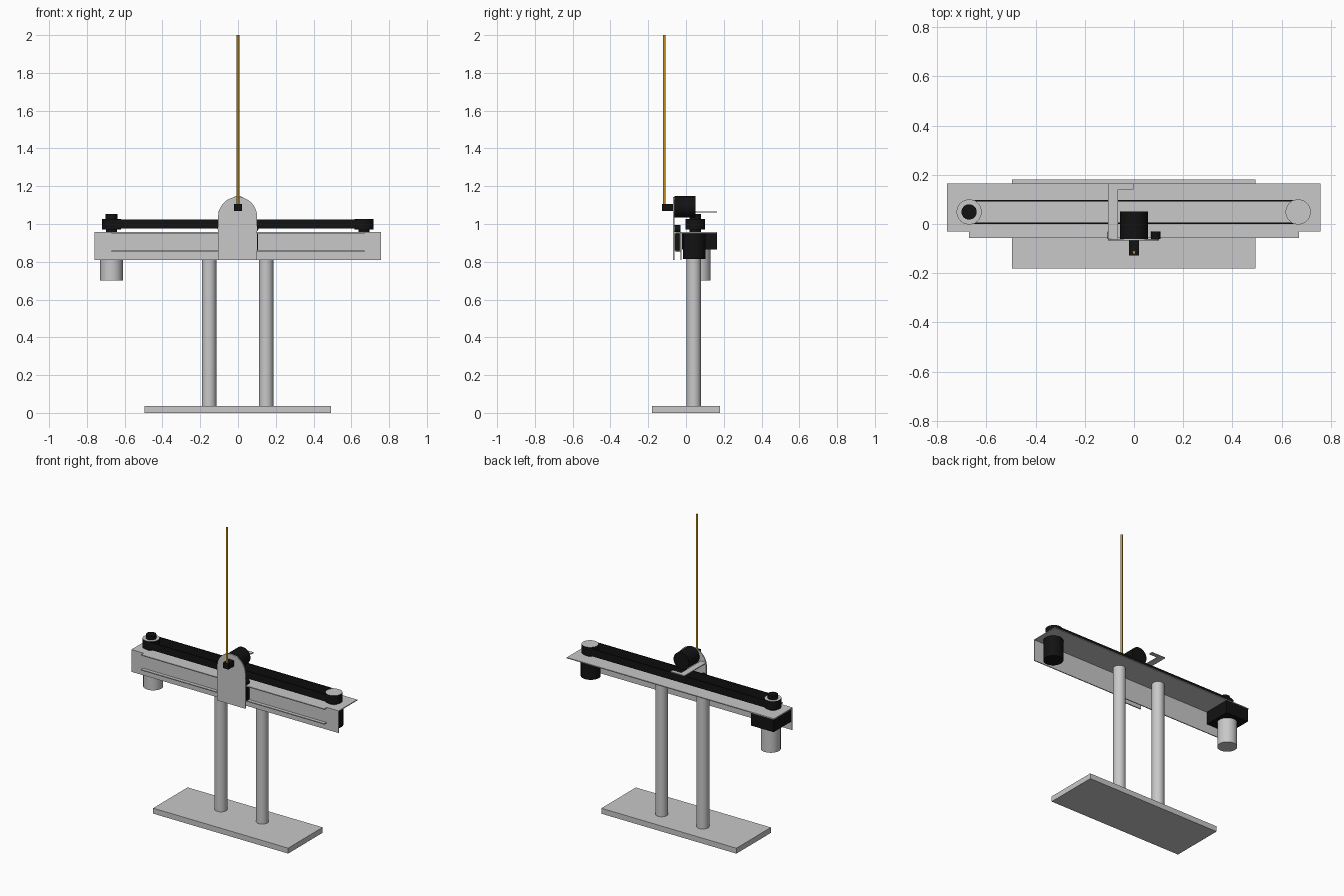
import bpy, bmesh, math
from mathutils import Matrix

cube = bpy.data.objects.get("Cube")
if cube:
    bpy.data.objects.remove(cube, do_unlink=True)


def material(name, rgb):
    m = bpy.data.materials.new(name)
    m.use_nodes = True
    color = (*rgb, 1)
    m.diffuse_color = color
    m.node_tree.nodes["Principled BSDF"].inputs["Base Color"].default_value = color
    return m


GREY = material("light grey metal", (0.58, 0.58, 0.58))
BLACK = material("black plastic", (0.006, 0.006, 0.006))
GOLD = material("brass", (0.6, 0.3, 0.01))


def finish(name, bm, mat, smooth=False):
    bmesh.ops.recalc_face_normals(bm, faces=bm.faces)
    mesh = bpy.data.meshes.new(name)
    bm.to_mesh(mesh)
    bm.free()
    mesh.materials.append(mat)
    ob = bpy.data.objects.new(name, mesh)
    bpy.context.collection.objects.link(ob)
    if smooth:
        bpy.ops.object.select_all(action="DESELECT")
        ob.select_set(True)
        bpy.context.view_layer.objects.active = ob
        bpy.ops.object.shade_smooth_by_angle(angle=math.radians(35))
    return ob


def box(name, x, y, z, mat):
    bm = bmesh.new()
    bmesh.ops.create_cube(bm, size=1)
    for v in bm.verts:
        v.co = [r[0] if c < 0 else r[1] for c, r in zip(v.co, (x, y, z))]
    return finish(name, bm, mat)


def cylinder(name, center, r, lo, hi, mat, axis="z", sides=40):
    """Cylinder from lo to hi along z (center = x, y) or along y (center = x, z)."""
    bm = bmesh.new()
    bmesh.ops.create_cone(bm, cap_ends=True, segments=sides, radius1=r, radius2=r, depth=hi - lo)
    mid = (lo + hi) / 2
    if axis == "y":
        bm.transform(Matrix.Rotation(math.pi / 2, 4, "X"))
        bm.transform(Matrix.Translation((center[0], mid, center[1])))
    else:
        bm.transform(Matrix.Translation((*center, mid)))
    return finish(name, bm, mat, True)


def prism(name, points, depth, mat, smooth=False):
    """Extrude a closed outline of 3D points along a vector."""
    bm = bmesh.new()
    face = bm.faces.new([bm.verts.new(p) for p in points])
    new = bmesh.ops.extrude_face_region(bm, geom=[face])["geom"]
    bmesh.ops.translate(bm, vec=depth, verts=[g for g in new if isinstance(g, bmesh.types.BMVert)])
    return finish(name, bm, mat, smooth)


# Stand
box("base_plate", (-0.495, 0.493), (-0.18, 0.18), (0, 0.036), GREY)
for side, x in (("right", -0.153), ("left", 0.149)):
    cylinder(side + "_column", (x, 0.041), 0.038, 0.036, 0.952, GREY)

# Angle beam, one folded sheet
beam = [(-0.03, 0.81), (-0.03, 0.957), (0.165, 0.957), (0.165, 0.951), (-0.024, 0.951), (-0.024, 0.81)]
prism("angle_beam", [(-0.759, y, z) for y, z in beam], (1.516, 0, 0), GREY)

# Thin channel that guides the carriage
rail = [(-0.03, 0.853), (-0.03, 0.957), (-0.056, 0.957), (-0.056, 0.951),
        (-0.034, 0.951), (-0.034, 0.859), (-0.056, 0.859), (-0.056, 0.853)]
prism("guide_rail", [(-0.67, y, z) for y, z in rail], (1.34, 0, 0), GREY)

# Drive motor under the right end, encoder under the left end
box("gearbox", (-0.755, -0.588), (-0.02, 0.163), (0.866, 0.951), BLACK)
cylinder("drive_motor", (-0.67, 0.071), 0.06, 0.7, 0.866, GREY)
cylinder("belt_encoder", (0.667, 0.043), 0.06, 0.814, 0.951, BLACK)

# Pulleys with pale top faces
for side, x in (("right", -0.67), ("left", 0.667)):
    cylinder(side + "_pulley_hub", (x, 0.049), 0.03, 0.957, 0.972, BLACK)
    pulley = cylinder(side + "_pulley", (x, 0.049), 0.051, 0.97, 1.027, BLACK)
    pulley.data.materials.append(GREY)
    for p in pulley.data.polygons:
        if p.normal.z > 0.9:
            p.material_index = 1
cylinder("pulley_collar", (-0.67, 0.049), 0.031, 1.027, 1.053, BLACK)

# Belt strands
for side, y in (("front", 0.004), ("back", 0.094)):
    box(side + "_belt", (-0.67, 0.667), (y - 0.003, y + 0.003), (0.975, 1.024), BLACK)

# Carriage plate with a rounded top
r, zc = 0.103, 1.04
arc = [(-0.002 + r * math.cos(math.pi * i / 24), -0.068, zc + r * math.sin(math.pi * i / 24))
       for i in range(25)]
prism("carriage_plate", arc + [(-0.105, -0.068, 0.81), (0.101, -0.068, 0.81)],
      (0, 0.007, 0), GREY, True)

# Rollers above the rail and sliders inside it
for side, x in (("right", -0.089), ("left", 0.089)):
    cylinder(side + "_roller", (x, 0.976), 0.019, -0.061, -0.03, BLACK, "y", 24)
    box(side + "_slider", (x - 0.018, x + 0.018), (-0.061, -0.035), (0.861, 0.95), BLACK)

# Hooked arm that links the carriage to the belt
arm = [(-0.105, -0.061), (-0.064, -0.061), (-0.064, 0.14), (-0.002, 0.14), (-0.002, 0.165), (-0.105, 0.165)]
prism("belt_arm", [(x, y, 1.061) for x, y in arm], (0, 0, 0.006), GREY)

# Pendulum
cylinder("pendulum_encoder", (0, 1.091), 0.056, -0.061, 0.05, BLACK, "y")
box("pendulum_hub", (-0.02, 0.02), (-0.128, -0.068), (1.07, 1.107), BLACK)
cylinder("pendulum_rod", (0, -0.115), 0.007, 1.09, 2.0, GOLD, sides=16)
